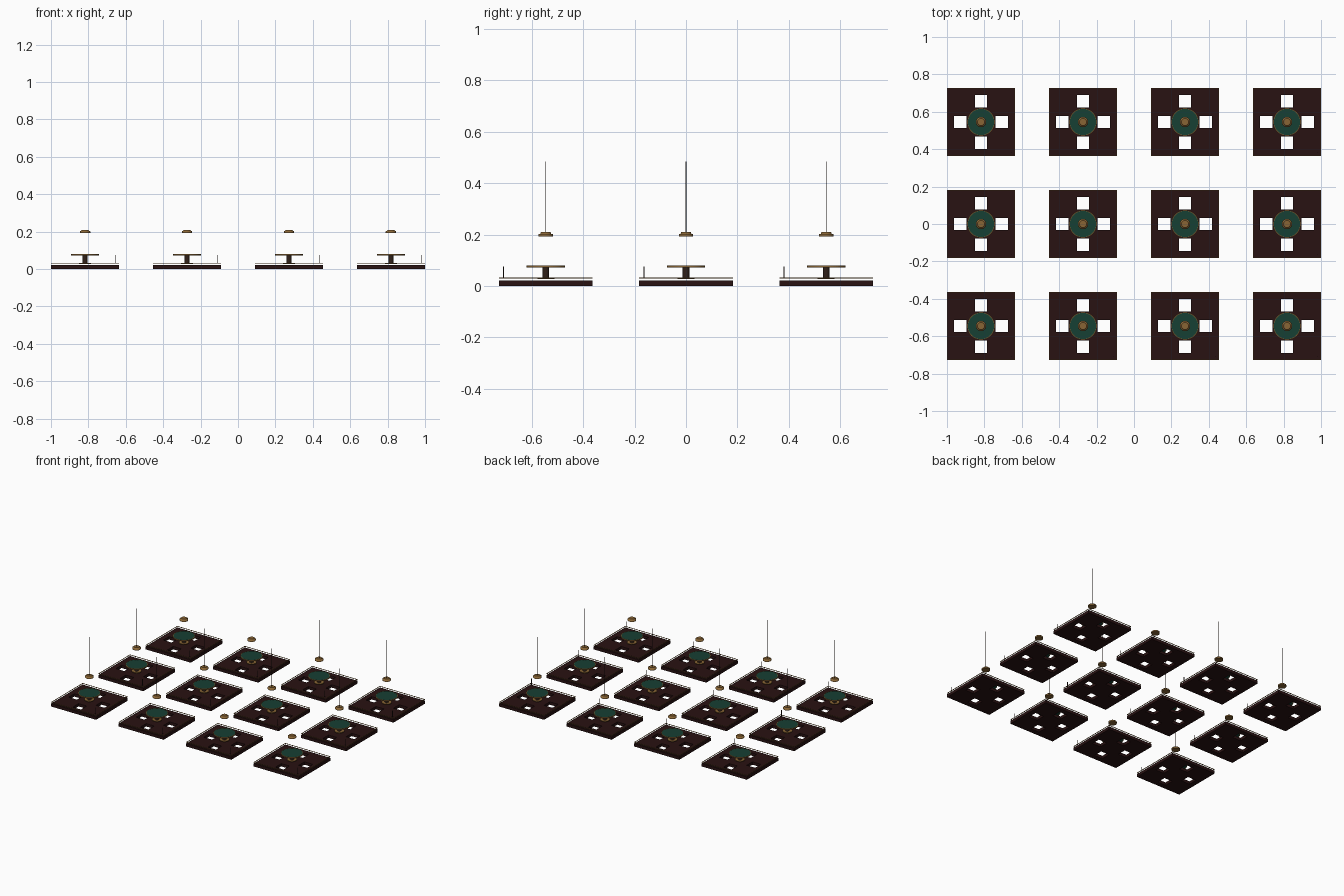
import bpy, bmesh, math

if "Cube" in bpy.data.objects:
    bpy.data.objects.remove(bpy.data.objects["Cube"])

HALF = 0.182       # half width of one floor tile
STEP = 0.5453      # spacing between tiles


def material(name, rgb):
    m = bpy.data.materials.new(name)
    m.diffuse_color = (*rgb, 1)
    m.use_nodes = True
    m.node_tree.nodes["Principled BSDF"].inputs["Base Color"].default_value = m.diffuse_color
    return m


WOOD = material("dark_wood", (0.022, 0.006, 0.006))
FELT = material("green_felt", (0.008, 0.05, 0.033))
BRASS = material("brass", (0.25, 0.13, 0.035))
IRON = material("dark_iron", (0.03, 0.015, 0.01))


def finish(bm, name, mat):
    bmesh.ops.recalc_face_normals(bm, faces=bm.faces)
    me = bpy.data.meshes.new(name)
    bm.to_mesh(me)
    bm.free()
    me.materials.append(mat)
    return me


def plate(name, cuts, skip, z0, z1, mat):
    """Square plate on a grid of cuts, leaving out the skipped cells."""
    bm = bmesh.new()
    n = len(cuts)
    grid = [[bm.verts.new((x, y, z0)) for y in cuts] for x in cuts]
    for i in range(n - 1):
        for j in range(n - 1):
            if (i, j) not in skip:
                bm.faces.new((grid[i][j], grid[i + 1][j],
                              grid[i + 1][j + 1], grid[i][j + 1]))
    bmesh.ops.delete(bm, geom=[v for v in bm.verts if not v.link_faces],
                     context='VERTS')
    res = bmesh.ops.extrude_face_region(bm, geom=bm.faces[:])
    for v in res["geom"]:
        if isinstance(v, bmesh.types.BMVert):
            v.co.z = z1
    return finish(bm, name, mat)


def lathe(name, profile, mat, sides=32):
    """Closed turned part from (radius, z) points, capped at both ends."""
    bm = bmesh.new()
    rings = [[bm.verts.new((r * math.cos(2 * math.pi * k / sides),
                            r * math.sin(2 * math.pi * k / sides), z))
              for k in range(sides)] for r, z in profile]
    for a, b in zip(rings, rings[1:]):
        for k in range(sides):
            m = (k + 1) % sides
            bm.faces.new((a[k], a[m], b[m], b[k]))
    bm.faces.new(rings[0])
    bm.faces.new(rings[-1])
    for f in bm.faces:
        f.smooth = len(f.verts) == 4
    for e in bm.edges:
        e.smooth = e.calc_face_angle(0) < math.radians(30) if e.is_manifold else True
    return finish(bm, name, mat)


# floor slab with four seat openings, and the thin brass rail around its edge
cuts = [-HALF, -0.145, -0.077, -0.033, 0.033, 0.077, 0.145, HALF]
parts = [
    plate("floor_slab", cuts, {(1, 3), (5, 3), (3, 1), (3, 5)}, 0, 0.021, WOOD),
    plate("edge_rail", [-HALF, -HALF + 0.004, HALF - 0.004, HALF], {(1, 1)},
          0.029, 0.032, BRASS),
    # round pedestal table
    lathe("table_foot", [(0.033, 0.028), (0.033, 0.033)], BRASS),
    lathe("table_column", [(0.013, 0.033), (0.013, 0.073)], IRON),
    lathe("table_top", [(0.070, 0.073), (0.070, 0.079)], FELT, 48),
    # hanging lamp and its rod
    lathe("lamp_shade", [(0.028, 0.192), (0.028, 0.202), (0.021, 0.203),
                         (0.019, 0.209)], BRASS),
    lathe("lamp_rod", [(0.0012, 0.209), (0.0012, 0.485)], IRON, 8),
]

# brass band around the table top
bm = bmesh.new()
for k in range(48):
    a, b = (2 * math.pi * t / 48 for t in (k, k + 1))
    sec = [(0.070, 0.072), (0.0745, 0.072), (0.0745, 0.0795), (0.070, 0.0795)]
    for (r, z), (s, w) in zip(sec, sec[1:] + sec[:1]):
        bm.faces.new([bm.verts.new((q * math.cos(t), q * math.sin(t), h))
                      for q, h, t in ((r, z, a), (s, w, a), (s, w, b), (r, z, b))])
bmesh.ops.remove_doubles(bm, verts=bm.verts, dist=1e-5)
parts.append(finish(bm, "table_rim", BRASS))

# slim post standing in the front right corner
post = lathe("corner_post", [(0.002, 0.030), (0.002, 0.075)], IRON, 8)
for v in post.vertices:
    v.co.x += 0.162
    v.co.y -= 0.164
parts.append(post)

# repeat the whole set on a four by three layout
for col in range(4):
    for row in range(3):
        for me in parts:
            ob = bpy.data.objects.new(f"{me.name}_{col + 1}_{row + 1}", me)
            ob.location = ((col - 1.5) * STEP, (row - 1) * STEP, 0)
            bpy.context.collection.objects.link(ob)
